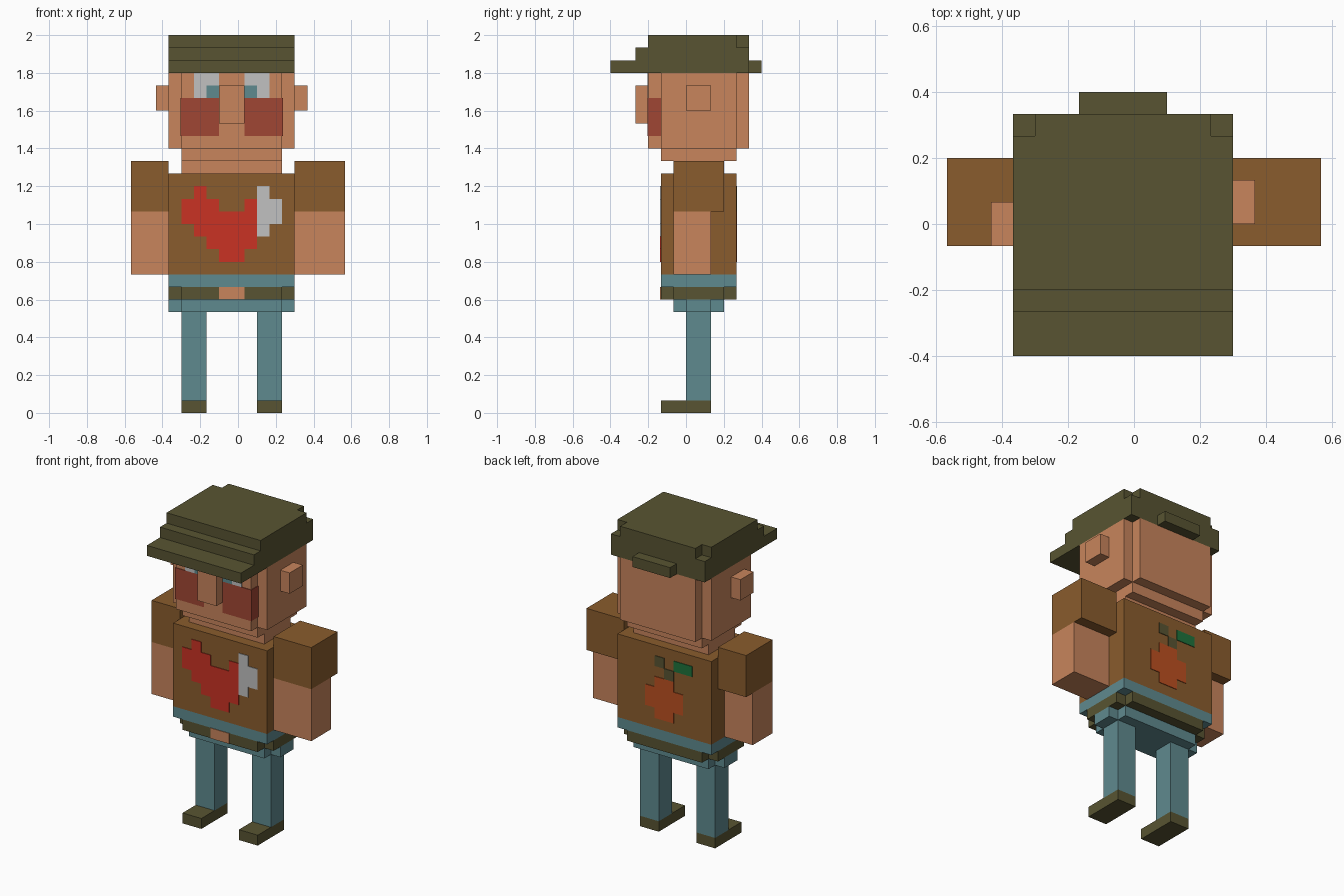
import bpy, bmesh

if "Cube" in bpy.data.objects:
    bpy.data.objects.remove(bpy.data.objects["Cube"])

U = 2 / 30          # one block
E = 0.06            # plate thickness in blocks (0.004 units)


def material(name, rgb):
    lin = [((c / 255 + 0.055) / 1.055) ** 2.4 for c in rgb]
    m = bpy.data.materials.new(name)
    m.diffuse_color = (*lin, 1)
    m.use_nodes = True
    m.node_tree.nodes["Principled BSDF"].inputs["Base Color"].default_value = m.diffuse_color
    return m


SKIN = material("skin", (200, 133, 92))
BROWN = material("brown_cloth", (138, 92, 45))
OLIVE = material("olive", (88, 84, 50))
TEAL = material("teal_denim", (95, 138, 143))
RED = material("bright_red", (202, 50, 36))
WHITE = material("light_grey", (193, 193, 193))
CHEEK = material("brick_red", (160, 70, 52))
ORANGE = material("orange", (188, 80, 32))
GREEN = material("leaf_green", (30, 115, 60))


def finish(name, bm, mat):
    """Scale from block units (x counted from the left arm) and link."""
    for v in bm.verts:
        v.co = ((v.co.x - 8.5) * U, v.co.y * U, v.co.z * U)
    bmesh.ops.recalc_face_normals(bm, faces=bm.faces)
    me = bpy.data.meshes.new(name)
    bm.to_mesh(me)
    bm.free()
    me.materials.append(mat)
    ob = bpy.data.objects.new(name, me)
    bpy.context.collection.objects.link(ob)
    return ob


def prism(name, outline, z0, z1, mat):
    bm = bmesh.new()
    face = bm.faces.new([bm.verts.new((x, y, z0)) for x, y in outline])
    ext = bmesh.ops.extrude_face_region(bm, geom=[face], use_keep_orig=True)
    for v in ext["geom"]:
        if isinstance(v, bmesh.types.BMVert):
            v.co.z = z1
    return finish(name, bm, mat)


def box(name, x0, x1, y0, y1, z0, z1, mat):
    return prism(name, [(x0, y0), (x1, y0), (x1, y1), (x0, y1)], z0, z1, mat)


def notched(name, x0, x1, y0, y1, z0, z1, mat):
    """Block with a one-unit notch in each vertical corner."""
    a, b, c, d = x0 + 1, x1 - 1, y0 + 1, y1 - 1
    prism(name, [(a, y0), (b, y0), (b, c), (x1, c), (x1, d), (b, d),
                 (b, y1), (a, y1), (a, d), (x0, d), (x0, c), (a, c)], z0, z1, mat)


def plate(name, rows, key, x0, ztop, y, out, mat):
    """Thin pixel plate from the letters equal to key in a drawing."""
    bm = bmesh.new()
    for r, row in enumerate(rows):
        for c, ch in enumerate(row):
            if ch == key:
                x, z = x0 + c, ztop - r
                bm.faces.new([bm.verts.new((p, y, q)) for p, q in
                              ((x, z), (x + 1, z), (x + 1, z - 1), (x, z - 1))])
    bmesh.ops.remove_doubles(bm, verts=bm.verts, dist=0.01)
    ext = bmesh.ops.extrude_face_region(bm, geom=bm.faces[:], use_keep_orig=True)
    for v in ext["geom"]:
        if isinstance(v, bmesh.types.BMVert):
            v.co.y += out * E
    return finish(name, bm, mat)


# Legs and shoes
for side, x in (("left", 4), ("right", 10)):
    box(side + "_shoe", x, x + 2, -2, 2, 0, 1, OLIVE)
    box(side + "_leg", x, x + 2, 0, 2, 1, 8, TEAL)

# Hips, belt and waistband
notched("hips", 3, 13, -1, 3, 8, 9, TEAL)
notched("belt", 3, 13, -2, 4, 9, 10, OLIVE)
box("belt_buckle", 7, 9, -2 - E, -2, 9, 10, SKIN)
box("waistband", 3, 13, -2, 4, 10, 11, TEAL)

# Torso and arms
box("shirt", 3, 13, -2, 4, 11, 19, BROWN)
for side, x0, x1 in (("left", 0, 3), ("right", 13, 17)):
    box(side + "_arm", x0, x1, -1, 2, 11, 16, SKIN)
    box(side + "_sleeve", x0, x1, -1, 3, 16, 20, BROWN)

# Heart on the chest
heart = [".r....w.",
         "rrr..rww",
         "rrrrrrww",
         ".rrrrrw.",
         "..rrrr..",
         "...rr..."]
plate("heart", heart, "r", 4, 18, -2, -1, RED)
plate("heart_highlight", heart, "w", 4, 18, -2, -1, WHITE)

# Fruit on the back (drawn as seen through from the front)
fruit = ["gg.s.",
         "..s..",
         "..oo.",
         ".oooo",
         ".oooo",
         "..oo."]
plate("back_fruit", fruit, "o", 5, 18, 4, 1, ORANGE)
plate("back_leaf", fruit, "g", 5, 18, 4, 1, GREEN)
plate("back_stem", fruit, "s", 5, 18, 4, 1, OLIVE)

# Neck, head, ears and nose
box("neck", 4, 12, -1, 3, 19, 20, SKIN)
box("jaw", 4, 12, -2, 4, 20, 21, SKIN)
notched("head", 3, 13, -3, 5, 21, 27, SKIN)
box("left_ear", 2, 3, -1, 1, 24, 26, SKIN)
box("right_ear", 13, 14, 0, 2, 24, 26, SKIN)
box("nose", 7, 9, -4, -3, 23, 26, SKIN)

# Cheeks wrap round the edge of the face
box("left_cheek", 4 - E, 7, -3 - E, -2, 22, 25, CHEEK)
box("right_cheek", 9, 12 + E, -3 - E, -2, 22, 25, CHEEK)

# Eyes
eyes = ["ww..ww",
        "wi..iw"]
plate("eye_whites", eyes, "w", 5, 27, -3, -1, WHITE)
plate("irises", eyes, "i", 5, 27, -3, -1, TEAL)

# Cap
box("cap_brim", 3, 13, -6, 5, 27, 28, OLIVE)
box("cap_band", 3, 13, -4, 5, 28, 29, OLIVE)
prism("cap_top", [(3, -3), (13, -3), (13, 4), (12, 4), (12, 5), (4, 5), (4, 4), (3, 4)],
      29, 30, OLIVE)
box("cap_strap", 6, 10, 5, 6, 27, 28, OLIVE)
